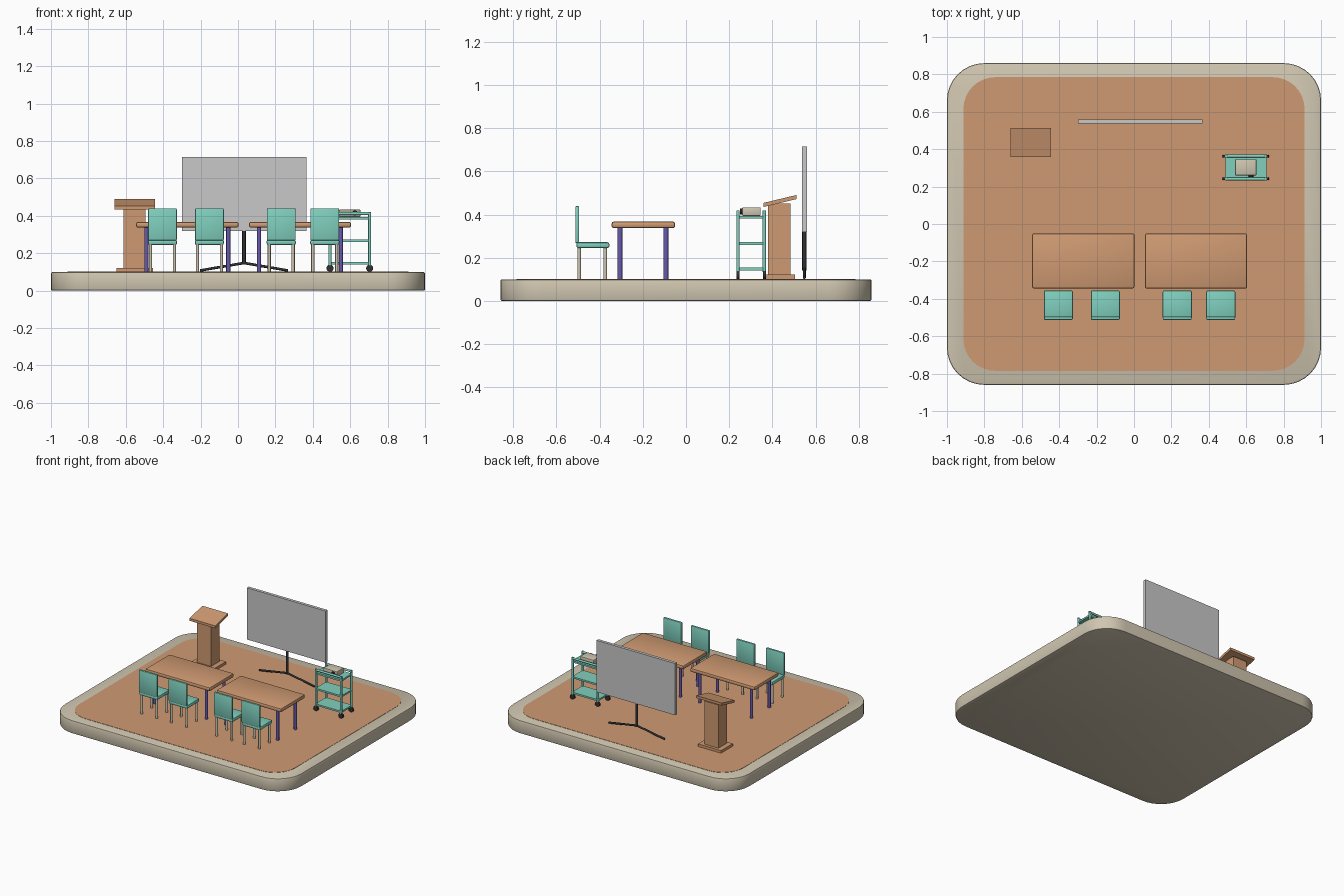
import bpy, bmesh, math
from mathutils import Vector

if "Cube" in bpy.data.objects:
    bpy.data.objects.remove(bpy.data.objects["Cube"])


def material(name, rgb):
    lin = [(c / 255 / 12.92) if c < 10 else ((c / 255 + 0.055) / 1.055) ** 2.4 for c in rgb]
    m = bpy.data.materials.new(name)
    m.diffuse_color = (*lin, 1)
    m.use_nodes = True
    m.node_tree.nodes["Principled BSDF"].inputs["Base Color"].default_value = m.diffuse_color
    return m


WOOD = material("warm wood", (207, 154, 114))
BEIGE = material("beige", (208, 198, 176))
TEAL = material("teal", (128, 208, 190))
PURPLE = material("purple", (104, 90, 175))
GREY = material("screen grey", (200, 200, 200))
BLACK = material("charcoal", (48, 49, 52))


def finish(name, bm, mat, smooth=False):
    bmesh.ops.recalc_face_normals(bm, faces=bm.faces)
    me = bpy.data.meshes.new(name)
    bm.to_mesh(me)
    bm.free()
    me.materials.append(mat)
    ob = bpy.data.objects.new(name, me)
    bpy.context.collection.objects.link(ob)
    if smooth:
        bpy.ops.object.select_all(action='DESELECT')
        ob.select_set(True)
        bpy.context.view_layer.objects.active = ob
        bpy.ops.object.shade_smooth_by_angle(angle=math.radians(35))
    return ob


def box(name, x, y, z, mat, bevel=0.0, segs=2):
    """Box from (min, max) pairs, optionally with rounded edges."""
    bm = bmesh.new()
    bmesh.ops.create_cube(bm, size=1)
    for v in bm.verts:
        v.co = Vector([(a + b) / 2 + c * (b - a) for (a, b), c in zip((x, y, z), v.co)])
    if bevel:
        bmesh.ops.bevel(bm, geom=bm.edges[:], offset=bevel, segments=segs,
                        profile=0.5, affect='EDGES')
    return finish(name, bm, mat, bevel > 0)


def rod(name, p, q, r, mat, sides=12):
    """Cylinder between two points."""
    p, q = Vector(p), Vector(q)
    bm = bmesh.new()
    bmesh.ops.create_cone(bm, cap_ends=True, segments=sides, radius1=r, radius2=r,
                          depth=(q - p).length)
    rot = (q - p).to_track_quat('Z', 'Y')
    for v in bm.verts:
        v.co = rot @ v.co + (p + q) / 2
    return finish(name, bm, mat, True)


def rounded_slab(name, hx, hy, r, z0, z1, mat, bevel=0.0):
    """Extruded rounded rectangle centred on the origin."""
    bm = bmesh.new()
    ring = []
    for k, (sx, sy) in enumerate(((1, 1), (-1, 1), (-1, -1), (1, -1))):
        for i in range(9):
            a = math.pi / 2 * (k + i / 8)
            ring.append(bm.verts.new((sx * (hx - r) + r * math.cos(a),
                                      sy * (hy - r) + r * math.sin(a), z0)))
    face = bm.faces.new(ring)
    up = bmesh.ops.extrude_face_region(bm, geom=[face])['geom']
    bmesh.ops.translate(bm, vec=(0, 0, z1 - z0), verts=[g for g in up if isinstance(g, bmesh.types.BMVert)])
    if bevel:
        rim = [e for e in bm.edges if abs(e.verts[0].co.z - e.verts[1].co.z) < 1e-6]
        bmesh.ops.bevel(bm, geom=rim, offset=bevel, segments=2, profile=0.5, affect='EDGES')
    return finish(name, bm, mat, True)


# Platform and floor
rounded_slab("platform", 1.0, 0.86, 0.2, 0, 0.1, BEIGE, 0.008)
rounded_slab("floor", 0.912, 0.785, 0.17, 0.095, 0.102, WOOD)

# Tables
for x0, x1 in ((-0.545, 0.003), (0.058, 0.605)):
    box("table_top", (x0, x1), (-0.345, -0.05), (0.337, 0.368), WOOD, 0.011)
    for x in (x0 + 0.055, x1 - 0.055):
        for y in (-0.306, -0.093):
            rod("table_leg", (x, y, 0.1), (x, y, 0.345), 0.011, PURPLE)

# Chairs
for cx in (-0.404, -0.153, 0.231, 0.464):
    box("chair_seat", (cx - 0.078, cx + 0.078), (-0.508, -0.355), (0.245, 0.272), TEAL, 0.009)
    box("chair_back", (cx - 0.077, cx + 0.077), (-0.513, -0.495), (0.268, 0.44), TEAL, 0.006)
    for sx in (-0.064, 0.064):
        for y in (-0.495, -0.374):
            rod("chair_leg", (cx + sx, y, 0.1), (cx + sx, y, 0.255), 0.0085, BEIGE)

# Lectern with a sloping top
box("lectern_foot", (-0.65, -0.455), (0.363, 0.505), (0.1, 0.122), WOOD)
box("lectern_column", (-0.612, -0.494), (0.38, 0.483), (0.12, 0.452), WOOD)
top = box("lectern_top", (-0.66, -0.443), (0.358, 0.512), (0.435, 0.454), WOOD)
for v in top.data.vertices:
    v.co.z += (v.co.y - 0.358) * 0.24

# Projection screen on a two-footed stand
box("screen_panel", (-0.3, 0.365), (0.537, 0.56), (0.32, 0.715), GREY)
rod("screen_post", (0.032, 0.548, 0.14), (0.032, 0.548, 0.325), 0.0095, BLACK)
for s in (-1, 1):
    rod("screen_foot", (0.032, 0.548, 0.148), (0.032 + s * 0.235, 0.548, 0.108), 0.007, BLACK)

# Trolley: posts, castors, shelves and rails
X, Y = (0.492, 0.704), (0.241, 0.363)
for x in X:
    for y in Y:
        rod("trolley_post", (x, y, 0.135), (x, y, 0.42), 0.008, TEAL)
        rod("trolley_castor", (x, y - 0.007, 0.12), (x, y + 0.007, 0.12), 0.019, BLACK, 16)
for z in (0.148, 0.267, 0.388):
    box("trolley_shelf", (X[0] - 0.004, X[1] + 0.004), (Y[0] - 0.003, Y[1] + 0.003),
        (z - 0.007, z + 0.006), TEAL)
for y in Y:
    rod("trolley_long_rail", (X[0] - 0.006, y, 0.412), (X[1] + 0.006, y, 0.412), 0.008, TEAL)

# Projector on the trolley
box("projector_body", (0.54, 0.655), (0.26, 0.346), (0.394, 0.434), BEIGE, 0.005)
rod("projector_lens", (0.625, 0.25, 0.415), (0.625, 0.27, 0.415), 0.014, BLACK, 16)
